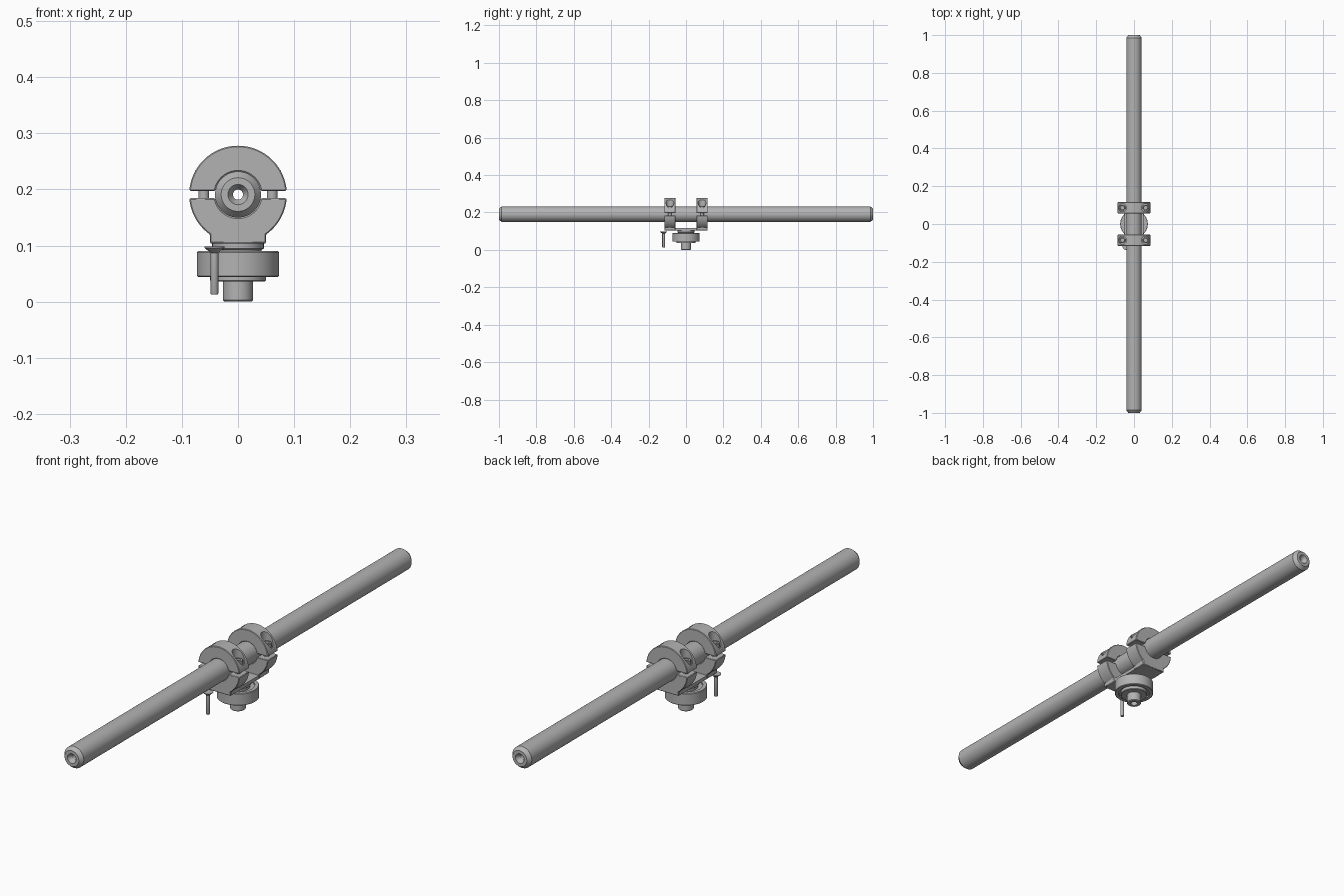
import bpy, bmesh
from math import sin, cos, pi, asin, acos, radians
from mathutils import Matrix, Vector

cube = bpy.data.objects.get("Cube")
if cube:
    bpy.data.objects.remove(cube, do_unlink=True)

steel = bpy.data.materials.new("grey steel")
steel.use_nodes = True
GREY = (0.45, 0.45, 0.45, 1)
steel.diffuse_color = GREY
steel.node_tree.nodes["Principled BSDF"].inputs["Base Color"].default_value = GREY

AXIS_Z = 0.191      # height of the rod axis
ROD_R = 0.041
CLAMP_R = 0.087
CLAMP_Y = 0.086     # distance of each clamp from the middle
CLAMP_W = 0.06
GAP = 0.0065        # half the slit between the clamp halves
BASE_X = 0.05
SCREW_X = 0.061


def select(ob):
    bpy.ops.object.select_all(action='DESELECT')
    ob.select_set(True)
    bpy.context.view_layer.objects.active = ob


def finish(name, bm, smooth=True):
    bmesh.ops.recalc_face_normals(bm, faces=bm.faces)
    me = bpy.data.meshes.new(name)
    bm.to_mesh(me)
    bm.free()
    me.materials.append(steel)
    ob = bpy.data.objects.new(name, me)
    bpy.context.collection.objects.link(ob)
    if smooth:
        select(ob)
        bpy.ops.object.shade_smooth_by_angle(angle=radians(30))
    return ob


def lathe(name, profile, matrix=Matrix(), steps=64, closed=False):
    """Spin (radius, height) points about the local z axis."""
    bm = bmesh.new()
    verts = [bm.verts.new((r, 0, z)) for r, z in profile]
    pairs = list(zip(verts, verts[1:]))
    if closed:
        pairs.append((verts[-1], verts[0]))
    edges = [bm.edges.new(p) for p in pairs]
    bmesh.ops.spin(bm, geom=verts + edges, cent=(0, 0, 0), axis=(0, 0, 1),
                   angle=2 * pi, steps=steps)
    bmesh.ops.remove_doubles(bm, verts=bm.verts, dist=1e-5)
    bm.transform(matrix)
    return finish(name, bm)


def arc(radius, start, end, n=40):
    return [(radius * cos(start + (end - start) * i / n),
             radius * sin(start + (end - start) * i / n)) for i in range(n + 1)]


def clamp_half(name, outline, y):
    """Extrude an outline drawn around the rod axis along y."""
    bm = bmesh.new()
    face = bm.faces.new([bm.verts.new((x, y - CLAMP_W / 2, AXIS_Z + z))
                         for x, z in outline])
    new = bmesh.ops.extrude_face_region(bm, geom=[face])["geom"]
    bmesh.ops.translate(bm, vec=(0, CLAMP_W, 0),
                        verts=[v for v in new if isinstance(v, bmesh.types.BMVert)])
    ob = finish(name, bm, False)
    bevel = ob.modifiers.new("bevel", 'BEVEL')
    bevel.width = 0.002
    bevel.limit_method = 'ANGLE'
    return ob


def cylinder(name, r, z0, z1, x, y, sides=32):
    return lathe(name, [(0, z0), (r, z0), (r, z1), (0, z1)],
                 Matrix.Translation((x, y, 0)), sides)


def cut(target, cutter):
    mod = target.modifiers.new("cut", 'BOOLEAN')
    mod.operation = 'DIFFERENCE'
    mod.solver = 'EXACT'
    mod.object = cutter


# Long hollow rod with chamfered, countersunk ends
half = [(0.009, 0.985), (0.018, 1.0), (0.03, 1.0), (ROD_R, 0.986)]
rod_profile = half + [(r, -z) for r, z in reversed(half)]
lathe("rod", rod_profile,
      Matrix.Translation((0, 0, AXIS_Z)) @ Matrix.Rotation(pi / 2, 4, 'X'), 64, True)

# Clamp outlines
a_out, a_in = asin(GAP / CLAMP_R), asin(GAP / ROD_R)
a_base = acos(BASE_X / CLAMP_R)
upper = arc(CLAMP_R, a_out, pi - a_out) + arc(ROD_R, pi - a_in, a_in)
lower = (arc(CLAMP_R, -a_out, -a_base, 20)
         + [(BASE_X, -CLAMP_R), (-BASE_X, -CLAMP_R)]
         + arc(CLAMP_R, a_base - pi, a_out - pi, 20)
         + arc(ROD_R, a_in - pi, -a_in))

# Two clamps, each with two socket screws
for end, y in (("front", -CLAMP_Y), ("back", CLAMP_Y)):
    clamp_half(end + "_clamp_base", lower, y)
    cap = clamp_half(end + "_clamp_cap", upper, y)
    cutters = []
    for side, x in (("left", SCREW_X), ("right", -SCREW_X)):
        bore = cylinder("bore_cutter", 0.021, 0.214, 0.32, x, y)
        cut(cap, bore)
        cutters.append(bore)
        here = Matrix.Translation((x, y, 0))
        lathe(f"{end}_{side}_screw_head",
              [(0, 0.212), (0.016, 0.212), (0.016, 0.233), (0.0145, 0.235),
               (0.009, 0.235), (0.009, 0.224), (0, 0.224)], here, 24)
        cylinder(f"{end}_{side}_screw_shank", 0.0095, 0.16, 0.214, x, y, 24)
    select(cap)
    for mod in [m.name for m in cap.modifiers]:
        bpy.ops.object.modifier_apply(modifier=mod)
    for c in cutters:
        bpy.data.objects.remove(c, do_unlink=True)

for ob in bpy.context.collection.objects:
    if "_clamp_" in ob.name:
        select(ob)
        bpy.ops.object.shade_smooth_by_angle(angle=radians(30))

# Plate joining the two clamps
bm = bmesh.new()
bmesh.ops.create_cube(bm, size=1)
bm.transform(Matrix.Translation((0, 0, 0.1105))
             @ Matrix.Diagonal((2 * BASE_X - 0.002, 2 * CLAMP_Y, 0.013, 1)))
finish("base_plate", bm, False)

# Swivel under the plate: neck, wheel, lower flange and hollow spigot
lathe("neck", [(0, 0.105), (0.046, 0.105), (0.046, 0.095), (0.042, 0.092),
               (0.042, 0.084), (0, 0.084)])
lathe("wheel", [(0.03, 0.084), (0.058, 0.084), (0.058, 0.09), (0.071, 0.09),
                (0.073, 0.088), (0.073, 0.046), (0.071, 0.044), (0.058, 0.044),
                (0.058, 0.05), (0.03, 0.05)], closed=True)
lathe("lower_flange", [(0, 0.052), (0.05, 0.052), (0.05, 0.038), (0.048, 0.036),
                       (0, 0.036)])
lathe("spigot", [(0, 0.04), (0.027, 0.04), (0.027, 0.003), (0.024, 0),
                 (0.013, 0), (0.013, 0.03), (0, 0.03)], steps=48)

# Countersunk pin hanging beside the plate
lathe("pin", [(0, 0.013), (0.006, 0.013), (0.007, 0.015), (0.007, 0.087),
              (0.018, 0.096), (0.018, 0.098), (0, 0.098)],
      Matrix.Translation((-0.042, -0.12, 0)), 24)
